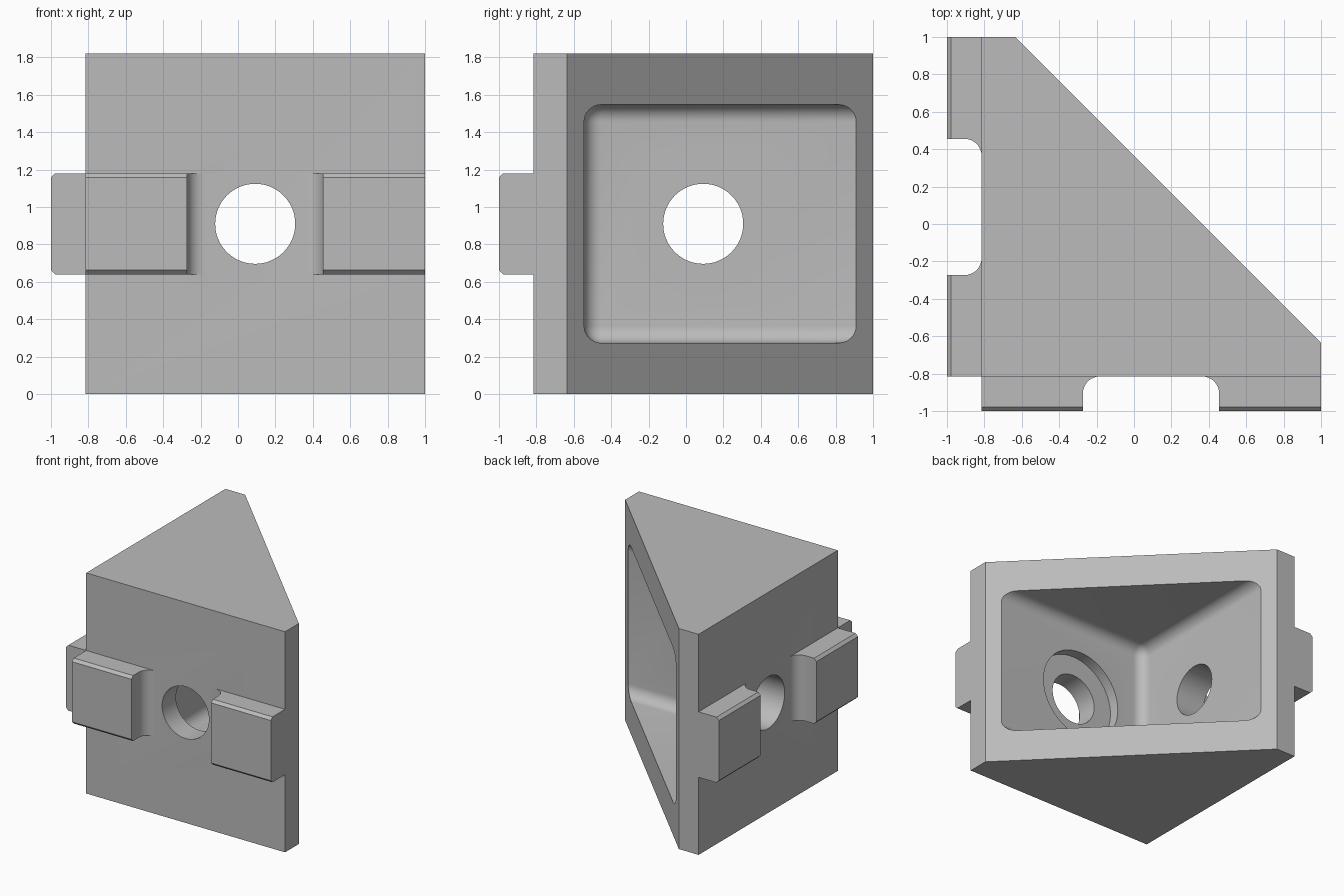
import bpy, bmesh, math
from mathutils import Matrix, Vector

cube = bpy.data.objects.get("Cube")
if cube:
    bpy.data.objects.remove(cube, do_unlink=True)

WALL = -0.815            # outer face of both mounting walls
HEIGHT = 1.82
MID_Z = HEIGHT / 2
HOLE_X = 0.092
SWAP = Matrix(((0, 1, 0, 0), (1, 0, 0, 0), (0, 0, 1, 0), (0, 0, 0, 1)))

grey = bpy.data.materials.new("cast grey")
grey.use_nodes = True
colour = (0.5, 0.5, 0.5, 1)
grey.diffuse_color = colour
grey.node_tree.nodes["Principled BSDF"].inputs["Base Color"].default_value = colour


def finish(name, bm, swap=False):
    """Turn a bmesh into an object, optionally reflected onto the other wall."""
    if swap:
        bm.transform(SWAP)
    bmesh.ops.recalc_face_normals(bm, faces=bm.faces)
    mesh = bpy.data.meshes.new(name)
    bm.to_mesh(mesh)
    bm.free()
    mesh.materials.append(grey)
    obj = bpy.data.objects.new(name, mesh)
    bpy.context.collection.objects.link(obj)
    return obj


def prism(points, z0, z1):
    bm = bmesh.new()
    face = bm.faces.new([bm.verts.new((x, y, z0)) for x, y in points])
    geom = bmesh.ops.extrude_face_region(bm, geom=[face])["geom"]
    top = [v for v in geom if isinstance(v, bmesh.types.BMVert)]
    bmesh.ops.translate(bm, verts=top, vec=(0, 0, z1 - z0))
    return bm


def cylinder(radius, y0, y1):
    bm = bmesh.new()
    place = Matrix.Translation((HOLE_X, (y0 + y1) / 2, MID_Z)) @ Matrix.Rotation(math.pi / 2, 4, "X")
    bmesh.ops.create_cone(bm, cap_ends=True, segments=64, radius1=radius,
                          radius2=radius, depth=y1 - y0, matrix=place)
    return bm


def rib(outer, inner, side):
    """Locating rib with a fillet at its inner foot and chamfered long edges."""
    r = 0.09
    foot = [(inner + side * r * (1 - math.cos(a)), WALL - r + r * math.sin(a))
            for a in [i * math.pi / 16 for i in range(9)]]
    root = WALL + 0.05
    points = [(outer, root), (outer, -1), (inner, -1)] + foot + [(foot[-1][0], root)]
    bm = prism(points, MID_Z - 0.27, MID_Z + 0.27)
    edges = [e for e in bm.edges if all(v.co.y < -0.99 for v in e.verts)
             and abs(e.verts[0].co.z - e.verts[1].co.z) < 0.01]
    bmesh.ops.bevel(bm, geom=edges, offset=0.022, segments=1, affect="EDGES")
    return bm


def boolean(target, tool, operation):
    mod = target.modifiers.new(operation.lower(), "BOOLEAN")
    mod.operation = operation
    mod.solver = "EXACT"
    mod.object = tool
    bpy.context.view_layer.objects.active = target
    bpy.ops.object.modifier_apply(modifier=mod.name)
    bpy.data.objects.remove(tool, do_unlink=True)


# Triangular body
bracket = finish("corner_bracket", prism(
    [(WALL, WALL), (1, WALL), (1, -0.635), (-0.635, 1), (WALL, 1)], 0, HEIGHT))

# Pocket with rounded inner edges, open on the sloping side
bm = bmesh.new()
bmesh.ops.create_cube(bm, size=1)
lo, hi = Vector((-0.545, -0.545, 0.273)), Vector((1.6, 1.6, HEIGHT - 0.273))
for v in bm.verts:
    v.co = (lo + hi) / 2 + Vector(c * d for c, d in zip(v.co, hi - lo))
bmesh.ops.bevel(bm, geom=bm.edges[:], offset=0.092, segments=8, profile=0.5, affect="EDGES")
boolean(bracket, finish("pocket_cutter", bm), "DIFFERENCE")

# Ribs, bolt holes and washer seats on both walls
for swap in (False, True):
    for outer, inner, side in ((WALL, -0.273, 1), (1, 0.455, -1)):
        boolean(bracket, finish("rib", rib(outer, inner, side), swap), "UNION")
    boolean(bracket, finish("seat_cutter", cylinder(0.382, -0.635, -0.4), swap), "DIFFERENCE")
    boolean(bracket, finish("hole_cutter", cylinder(0.214, -1.2, -0.5), swap), "DIFFERENCE")

bpy.ops.object.select_all(action="DESELECT")
bracket.select_set(True)
bpy.context.view_layer.objects.active = bracket
bpy.ops.object.shade_smooth_by_angle(angle=math.radians(25))
